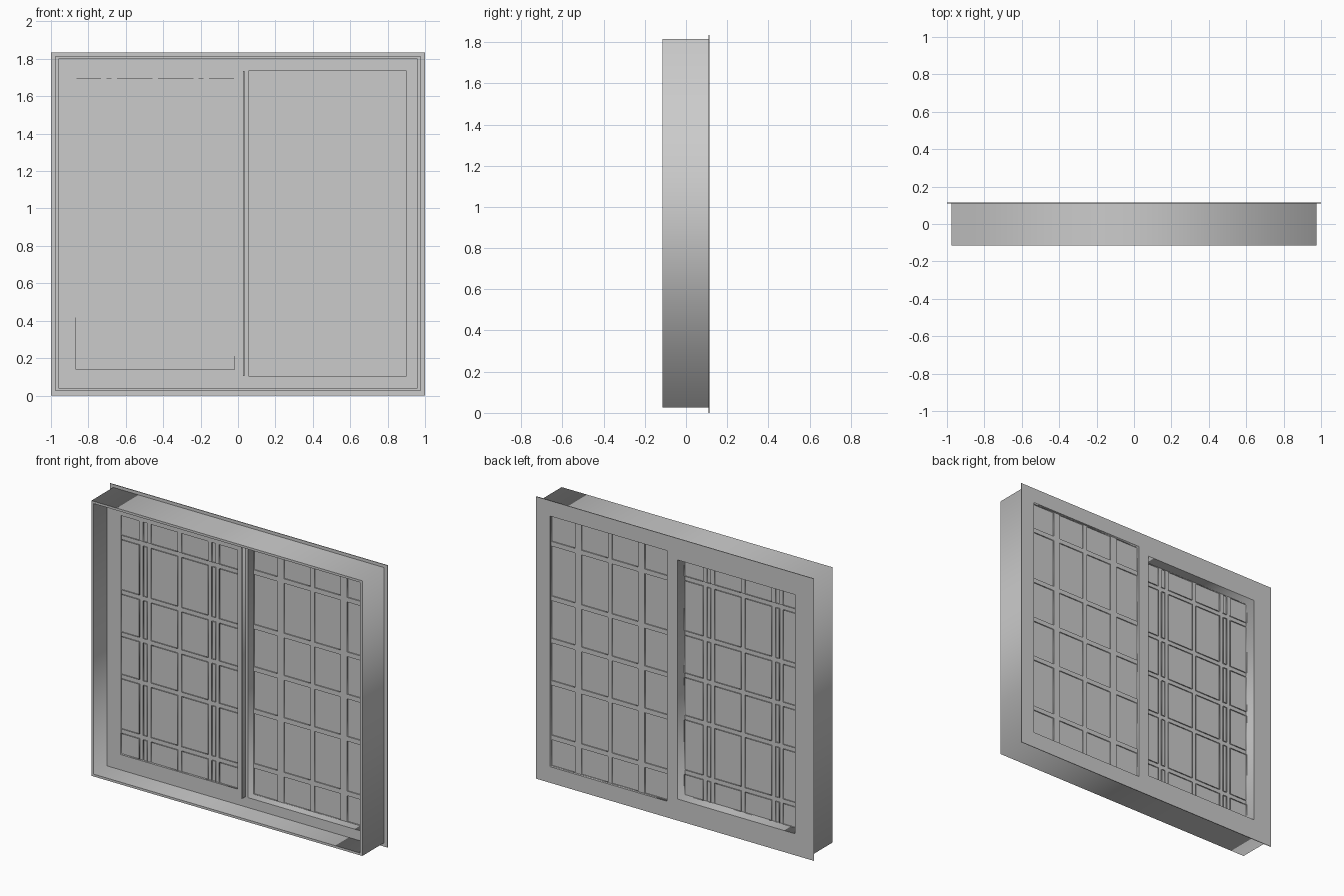
import bpy
import math

if "Cube" in bpy.data.objects:
    bpy.data.objects.remove(bpy.data.objects["Cube"])


def panel(name, outer, holes, y0, y1):
    """Flat plate (x0, x1, z0, z1) with rectangular holes, spanning y0..y1."""
    cu = bpy.data.curves.new(name, 'CURVE')
    cu.dimensions = '2D'
    cu.fill_mode = 'BOTH'
    cu.extrude = (y1 - y0) / 2
    for x0, x1, z0, z1 in [outer] + holes:
        sp = cu.splines.new('POLY')
        sp.points.add(3)
        for p, (x, z) in zip(sp.points, ((x0, z0), (x1, z0), (x1, z1), (x0, z1))):
            p.co = (x, z, 0, 1)
        sp.use_cyclic_u = True
    ob = bpy.data.objects.new(name, cu)
    ob.location = (0, (y0 + y1) / 2, 0)
    ob.rotation_euler = (math.pi / 2, 0, 0)
    bpy.context.collection.objects.link(ob)
    bpy.ops.object.select_all(action='DESELECT')
    bpy.context.view_layer.objects.active = ob
    ob.select_set(True)
    bpy.ops.object.convert(target='MESH')
    return bpy.context.object


def gaps(lo, hi, bars):
    """Intervals left between bars given as (centre, width)."""
    edges = [lo] + [e for c, w in bars for e in (c - w / 2, c + w / 2)] + [hi]
    return list(zip(edges[::2], edges[1::2]))


LEFT = (-0.865, -0.02, 0.14, 1.695)
RIGHT = (0.055, 0.9, 0.105, 1.735)
INNER = (-0.96, 0.96, 0.04, 1.80)

# Outer casing, thin rear flange and the thick sash body
panel("casing", (-0.975, 0.975, 0.025, 1.815), [INNER], -0.115, 0.11)
panel("rear_flange", (-1, 1, 0, 1.835), [LEFT, RIGHT], 0.11, 0.115)
panel("sash_body", INNER, [LEFT, RIGHT], 0.025, 0.11)

# Narrow lip on the meeting stile
panel("meeting_lip", (0.026, 0.036, 0.105, 1.735), [], -0.007, 0.025)

# Glass panes with their lattice bars
ROWS = [(z, 0.03) for z in (0.29, 0.645, 0.92, 1.195, 1.55)]
LEFT_COLS = [(x, 0.028) for x in (-0.718, -0.662, -0.443, -0.224, -0.17)]
RIGHT_COLS = [(0.25, 0.046), (0.477, 0.03), (0.704, 0.046)]
for side, opening, cols, y in (("left", LEFT, LEFT_COLS, 0.03),
                               ("right", RIGHT, RIGHT_COLS, 0.083)):
    x0, x1, z0, z1 = opening
    cells = [(a, b, c, d) for a, b in gaps(x0, x1, cols)
             for c, d in gaps(z0, z1, ROWS)]
    # keep the lattice one piece: shrink the edge cells by a hair
    e = 0.001
    cells = [(max(a, x0 + e), min(b, x1 - e), max(c, z0 + e), min(d, z1 - e))
             for a, b, c, d in cells]
    panel(side + "_lattice", opening, cells, y, y + 0.018)
    panel(side + "_glass", opening, [], y + 0.007, y + 0.011)
